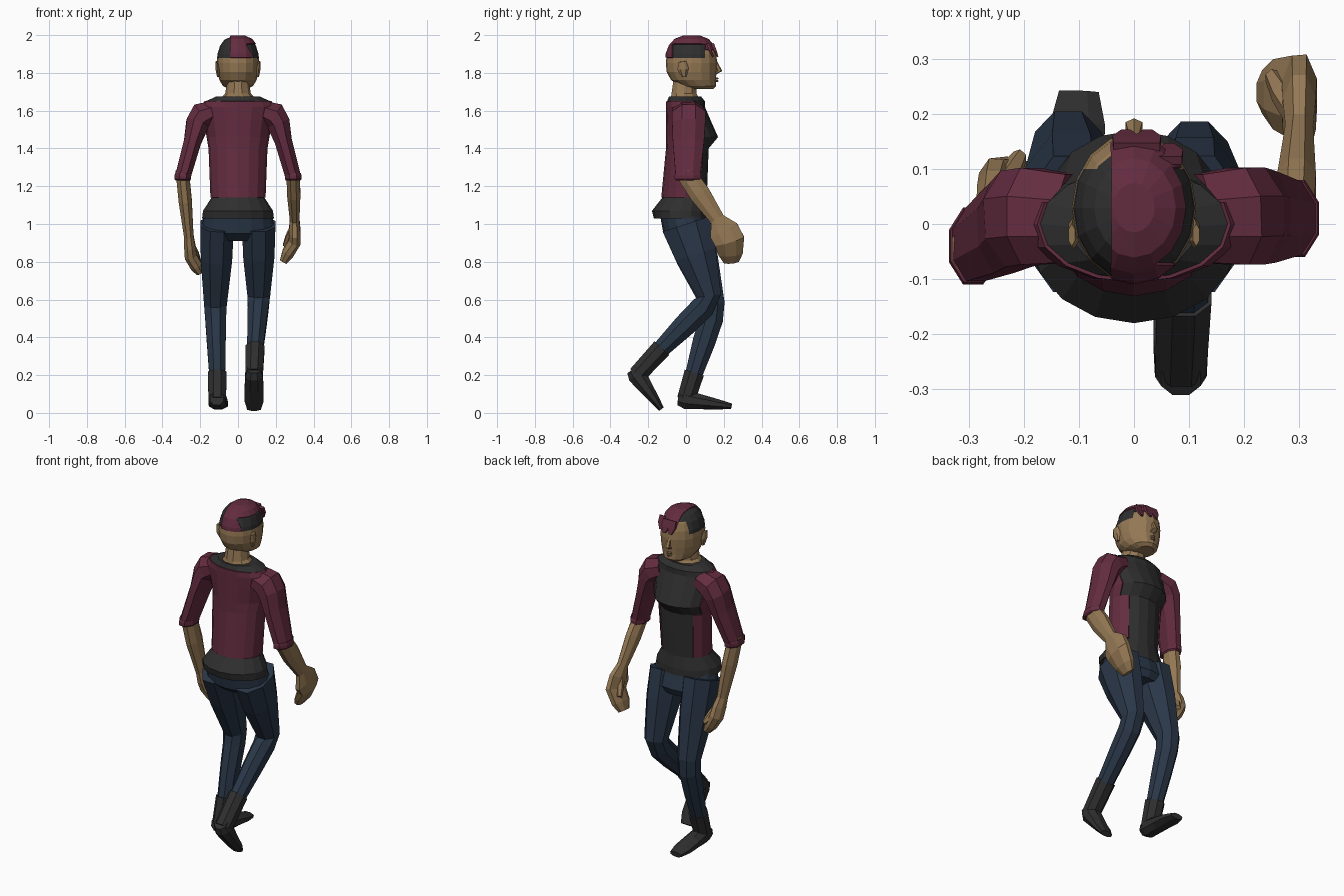
import bpy, bmesh
from math import sin, cos, pi, radians
from mathutils import Vector

if "Cube" in bpy.data.objects:
    bpy.data.objects.remove(bpy.data.objects["Cube"])


def material(name, red, green, blue):
    mat = bpy.data.materials.new(name)
    mat.use_nodes = True
    mat.diffuse_color = (red, green, blue, 1)
    shader = mat.node_tree.nodes["Principled BSDF"]
    shader.inputs["Base Color"].default_value = mat.diffuse_color
    shader.inputs["Roughness"].default_value = .9
    return mat


SKIN, MAROON, BLACK, NAVY = range(4)
PALETTE = [material("skin", .3, .19, .09), material("maroon_cloth", .125, .025, .05),
           material("black_cloth", .028, .028, .028), material("navy_denim", .023, .038, .065)]
SIDEWAYS, FORWARD, UP = Vector((1, 0, 0)), Vector((0, 1, 0)), Vector((0, 0, 1))


def loft(name, rings, colour, cuts=(), rule=None):
    """Bridge the rings and cap them; with a rule, colour faces and raise the maroon ones."""
    bm = bmesh.new()
    loops = [[bm.verts.new(point) for point in ring] for ring in rings]
    for lower, upper in zip(loops, loops[1:]):
        for i in range(len(lower)):
            bm.faces.new((lower[i - 1], lower[i], upper[i], upper[i - 1]))
    bm.faces.new(loops[0])
    bm.faces.new(loops[-1])
    for place, normal in cuts:
        everything = bm.verts[:] + bm.edges[:] + bm.faces[:]
        bmesh.ops.bisect_plane(bm, geom=everything, plane_co=normal * place, plane_no=normal)
    bmesh.ops.recalc_face_normals(bm, faces=bm.faces)
    for face in bm.faces:
        face.material_index = rule(face.calc_center_median()) if rule else colour
    if rule:
        layer = [face for face in bm.faces if face.material_index == MAROON]
        rim = bmesh.ops.inset_region(bm, faces=layer, thickness=.001, depth=.006)
        for face in rim["faces"]:
            face.material_index = MAROON
    mesh = bpy.data.meshes.new(name)
    bm.to_mesh(mesh)
    bm.free()
    for mat in PALETTE:
        mesh.materials.append(mat)
    bpy.context.collection.objects.link(bpy.data.objects.new(name, mesh))


def stack(name, rows, colour, sides=16, **options):
    """Level ovals, each given by height, back, front and half width."""
    turns = [2 * pi * i / sides for i in range(sides)]
    rings = [[(width * cos(a), (back + front + (front - back) * sin(a)) / 2, z) for a in turns]
             for z, back, front, width in rows]
    loft(name, rings, colour, **options)


def along(joints, t):
    """Point on a chain of joints, one unit of t per bone."""
    bone = min(int(max(t, 0)), len(joints) - 2)
    return joints[bone].lerp(joints[bone + 1], t - bone)


def limb(name, joints, profile, colour, hint=SIDEWAYS, sides=8):
    """Tube along joints; the profile gives place, flat radius along the hint, and across."""
    centres = [along(joints, t) for t, wide, deep in profile]
    turns = [2 * pi * (i + .5) / sides for i in range(sides)]
    flat = cos(pi / sides)
    rings = []
    for k, (t, wide, deep) in enumerate(profile):
        ahead = centres[min(k + 1, len(centres) - 1)] - centres[max(k - 1, 0)]
        ahead.normalize()
        u = (hint - ahead * ahead.dot(hint)).normalized() * wide / flat
        v = ahead.cross(u.normalized()) * deep / flat
        rings.append([centres[k] + u * cos(a) + v * sin(a) for a in turns])
    loft(name, rings, colour)


# Head: an egg with a broad jaw and a two-tone swept haircut
def hair_rule(c):
    if c.z < 1.88 or (c.y > .1 and c.z < 1.92):
        return SKIN
    if c.x < -.04:
        return SKIN if c.y > .1 and c.z < 1.95 else BLACK
    if c.x > .05 and c.z < 1.95 and -.07 < c.y < .1:
        return BLACK
    return MAROON


egg = []
for degrees in range(-80, 81, 20):
    tilt = radians(degrees)
    size = cos(tilt) ** (.5 if degrees < 0 else .65)
    middle = .03 + (.06 * sin(tilt) ** 4 if degrees < 0 else 0)
    egg.append((1.853 + .141 * sin(tilt), middle - .137 * size, middle + .135 * size, .113 * size))
stack("head", egg, SKIN, rule=hair_rule,
      cuts=[(-.04, SIDEWAYS), (.1, FORWARD), (-.07, FORWARD),
            (1.88, UP), (1.92, UP), (1.95, UP)])

# Fringe locks, nose, lips and neck
taper = [(0, .022, .008), (.5, .024, .007), (1, .008, .004)]
for number, (x, y) in enumerate(((-.015, .16), (.025, .16), (.065, .135)), 1):
    lock = [Vector((x, y - .02, 1.955)), Vector((x, y + .008, 1.885))]
    limb(f"fringe_lock_{number}", lock, taper, MAROON, sides=4)
bridge = [Vector((0, .155, 1.86)), Vector((0, .178, 1.81)), Vector((0, .155, 1.8))]
limb("nose", bridge, [(0, .008, .008), (1, .015, .012), (2, .015, .008)], SKIN, sides=6)
for lip, z in (("upper_lip", 1.77), ("lower_lip", 1.757)):
    mouth = [Vector((x, .165 - abs(x), z)) for x in (-.025, 0, .025)]
    limb(lip, mouth, [(0, .004, .004), (1, .006, .006), (2, .004, .004)], SKIN, hint=UP, sides=6)
stack("neck", [(1.66, -.085, .075, .1), (1.69, -.08, .06, .068), (1.76, -.07, .06, .057)],
      SKIN, sides=10)


# Torso: dark top under an open short jacket
def jacket_rule(c):
    if c.z < 1.14 or c.z > 1.645:
        return BLACK
    open_front = c.y > .05 and (c.z > 1.42 or abs(c.x) < .1)
    return BLACK if open_front else MAROON


stack("torso", [(1.03, -.17, .12, .19), (1.07, -.18, .12, .185), (1.14, -.125, .11, .14),
                (1.4, -.1, .12, .15), (1.46, -.1, .17, .16), (1.55, -.1, .13, .175),
                (1.62, -.1, .1, .19), (1.65, -.1, .1, .17), (1.675, -.09, .08, .115)],
      BLACK, rule=jacket_rule)
stack("trouser_seat", [(.91, -.07, .12, .13), (.95, -.12, .14, .195), (1.06, -.14, .11, .18)],
      NAVY)

# Pose: the left arm swings forward while the left heel lifts behind
POSE = {
    "left": dict(elbow=(.292, .01, 1.25), wrist=(.3, .17, 1.02), palm=(.3, .23, .91),
                 tips=(.24, .24, .8), spread=.08, hip=(.11, 0, 1), knee=(.11, .13, .6),
                 ankle=(.09, -.14, .33), heel=(.085, -.26, .2), toe=(.085, -.13, .02)),
    "right": dict(elbow=(-.292, -.04, 1.25), wrist=(-.26, .03, .93), palm=(-.25, .07, .83),
                  tips=(-.2, .09, .74), spread=.05, hip=(-.11, 0, 1), knee=(-.12, .15, .55),
                  ankle=(-.11, .04, .2), heel=(-.11, 0, .07), toe=(-.1, .24, .035)),
}
for side, s in (("left", 1), ("right", -1)):
    pose = dict(POSE[side])
    spread = pose.pop("spread")
    j = {joint: Vector(place) for joint, place in pose.items()}

    # Ear
    ear = [Vector((s * .105, -.01, 1.78)), Vector((s * .113, -.02, 1.86))]
    limb(side + "_ear", ear, [(0, .006, .01), (.5, .01, .026), (1, .006, .018)], SKIN, sides=6)

    # Sleeve with a rolled cuff
    arm = [Vector((s * .12, .01, 1.6)), Vector((s * .205, .015, 1.565)), j["elbow"]]
    limb(side + "_sleeve", arm, [(0, .08, .055), (.8, .088, .074), (1.1, .088, .062),
                                 (1.4, .083, .046), (2, .065, .041)], MAROON, hint=FORWARD)
    roll = [j["elbow"] + UP * .02, j["elbow"] - UP * .02]
    limb(side + "_cuff", roll, [(0, .065, .041), (.3, .07, .044), (.8, .07, .044),
                                (1, .06, .038)], MAROON, hint=FORWARD)

    # Forearm, hand and thumb
    limb(side + "_forearm", [j["elbow"], j["wrist"]],
         [(-.1, .035, .05), (.4, .035, .055), (1, .025, .038)], SKIN)
    hand = [j["wrist"], j["palm"], j["tips"]]
    limb(side + "_hand", hand, [(-.1, .025, .036), (.5, .03, spread), (1, .033, spread),
                                (1.6, .032, spread * .8), (2, .02, spread / 2)], SKIN)
    base = along(hand, .3)
    limb(side + "_thumb", [base, base + Vector((s * -.05, .08, -.1))],
         [(0, .02, .025), (.6, .02, .02), (1, .012, .015)], SKIN, sides=6)

    # Trouser leg
    limb(side + "_trouser_leg", [j["hip"], j["knee"], j["ankle"]],
         [(0, .088, .13), (.4, .083, .11), (.95, .06, .063), (1.15, .055, .063),
          (1.5, .05, .06), (2, .042, .045)], NAVY)

    # Boot
    limb(side + "_boot_shaft", [j["ankle"], j["heel"]],
         [(-.1, .05, .053), (.5, .048, .05), (1, .046, .048)], BLACK)
    limb(side + "_boot_foot", [j["heel"], j["toe"]],
         [(-.17, .036, .035), (0, .047, .05), (.4, .05, .037), (.75, .05, .025),
          (1, .036, .015)], BLACK)
